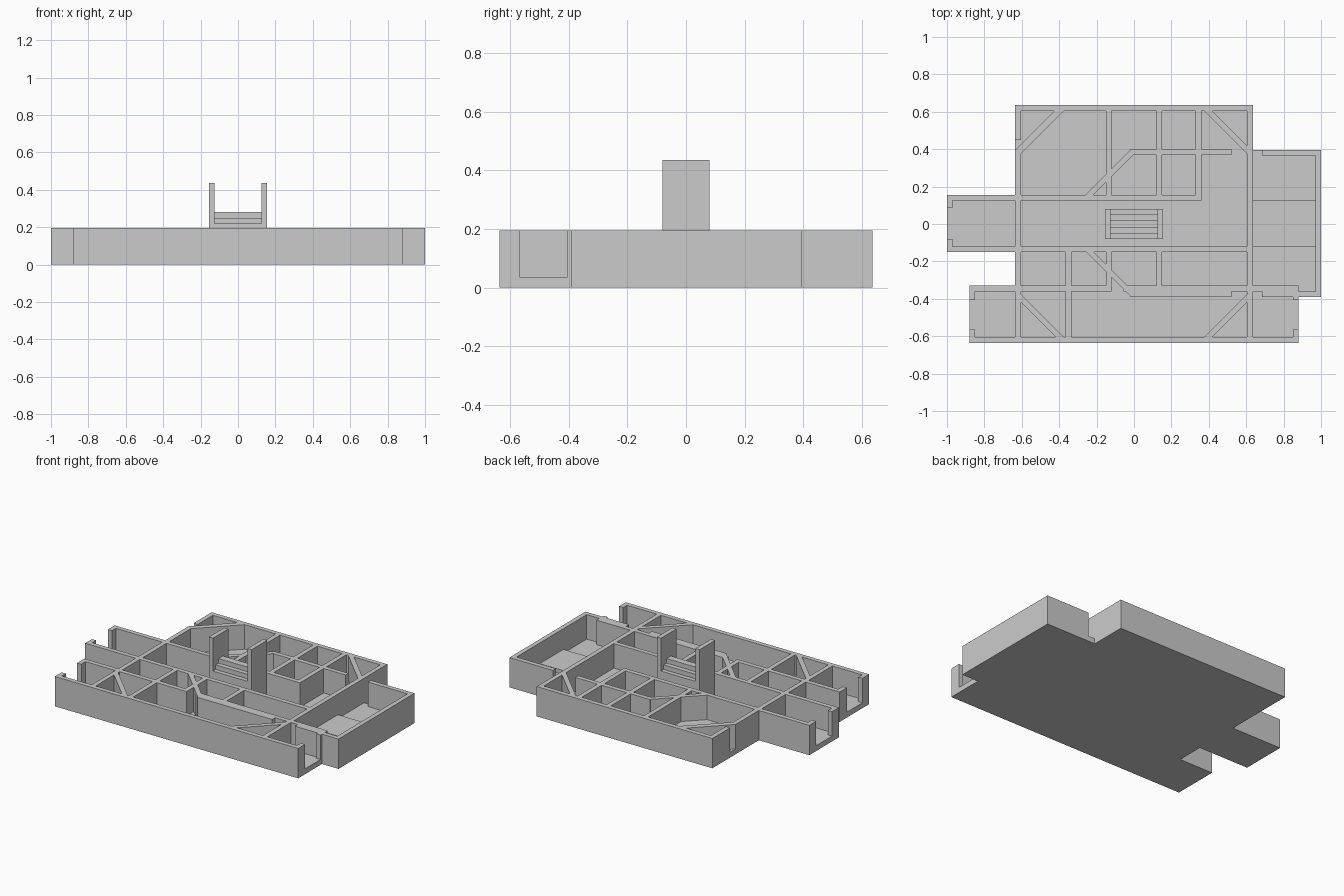
import bpy, bmesh, math
from mathutils import Vector

if "Cube" in bpy.data.objects:
    bpy.data.objects.remove(bpy.data.objects["Cube"])

FLOOR, TOP, T = 0.035, 0.195, 0.03


def prism(name, pts, z0, z1):
    """Extrude a flat outline from z0 up to z1."""
    bm = bmesh.new()
    face = bm.faces.new([bm.verts.new((x, y, z0)) for x, y in pts])
    ext = bmesh.ops.extrude_face_region(bm, geom=[face])
    verts = [g for g in ext["geom"] if isinstance(g, bmesh.types.BMVert)]
    bmesh.ops.translate(bm, verts=verts, vec=(0, 0, z1 - z0))
    bmesh.ops.recalc_face_normals(bm, faces=bm.faces)
    me = bpy.data.meshes.new(name)
    bm.to_mesh(me)
    bm.free()
    ob = bpy.data.objects.new(name, me)
    bpy.context.collection.objects.link(ob)
    return ob


def box(name, x0, x1, y0, y1, z0=FLOOR, z1=TOP):
    return prism(name, [(x0, y0), (x1, y0), (x1, y1), (x0, y1)], z0, z1)


def wall_x(name, x0, x1, y):
    """Wall running left to right, y is its lower edge."""
    box(name, x0, x1, y, y + T)


def wall_y(name, x, y0, y1):
    """Wall running front to back, x is its left edge."""
    box(name, x, x + T, y0, y1)


def diagonal(name, p, q, width=T):
    p, q = Vector(p), Vector(q)
    d = (q - p).normalized()
    n = Vector((-d.y, d.x)) * width / 2
    prism(name, [tuple(v) for v in (p - n, q - n, q + n, p + n)], FLOOR, TOP)


# Floor slab
prism("floor", [(-.88, -.635), (.88, -.635), (.88, -.39), (1, -.39), (1, .395),
                (.635, .395), (.635, .635), (-.635, .635), (-.635, .155), (-1, .155),
                (-1, -.15), (-.635, -.15), (-.635, -.33), (-.88, -.33)], 0, FLOOR)

# Walls running left to right
for x0, x1, y in [
    (-.635, .635, .605),      # back
    (-.88, .88, -.635),       # front
    (-1, .36, .125),          # corridor back
    (-1, .635, -.15),         # corridor front
    (-.02, .52, .37),         # back inner
    (-.88, -.12, -.36),       # front inner left
    (-.055, .88, -.36),       # front inner right
    (-.02, .52, -.39),        # front inner thickening
    (.685, 1, -.39),          # side room front
    (.685, 1, .365),          # side room back
]:
    wall_x("cross_wall", x0, x1, y)

# Walls running front to back
for x, y0, y1 in [
    (-.635, -.635, .395), (-.635, .45, .635),   # left, with a doorway
    (.605, -.635, .635),                        # right
    (.97, -.39, .395),                          # side room end
    (-.15, .125, .635), (.12, .125, .635), (.33, .125, .635),
    (-.15, -.36, -.12), (.12, -.36, -.12), (-.365, -.635, -.12),
]:
    wall_y("long_wall", x, y0, y1)

# Diagonal walls
diagonal("diagonal_wall", (-.01, .385), (-.25, .145))
diagonal("diagonal_wall", (-.01, -.375), (-.25, -.135))
diagonal("diagonal_wall", (.38, .62), (.62, .38))
diagonal("diagonal_wall", (.38, -.62), (.62, -.38))
diagonal("diagonal_wall", (-.38, -.62), (-.62, -.38))
prism("doorway_diagonal", [(-.635, .395), (-.625, .355), (-.36, .62), (-.41, .62)], FLOOR, TOP)

# Entrance jambs at the open ends
for x in (-1,):
    box("entry_jamb", x, x + T, .085, .13)
    box("entry_jamb", x, x + T, -.125, -.08)
for x in (-.88, .85):
    box("gallery_jamb", x, x + T, -.405, -.355)
    box("gallery_jamb", x, x + T, -.61, -.565)

# Low platform in the side room
box("side_room_platform", .63, .975, -.12, .125, FLOOR, .06)

# Central uprights
for x in (-.155, .125):
    box("upright", x, x + T, -.08, .08, FLOOR, .435)

# Stepped dais between the uprights
for half, z0, z1 in [(.08, FLOOR, .22), (.052, .22, .25), (.022, .25, .28)]:
    box("dais_step", -.126, .126, -half, half, z0, z1)
